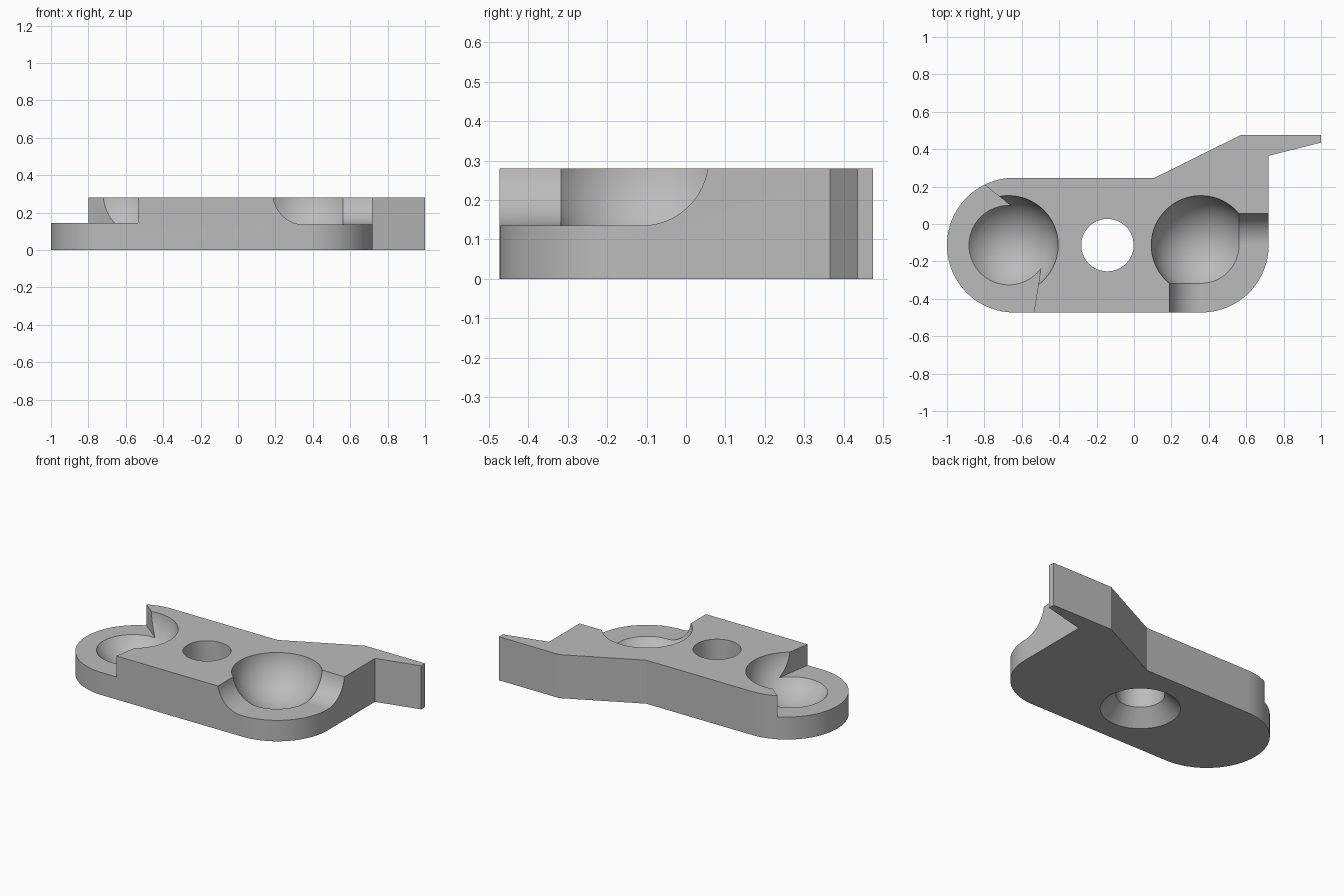
import bpy, bmesh, math
from mathutils import Matrix

cube = bpy.data.objects.get("Cube")
if cube:
    bpy.data.objects.remove(cube, do_unlink=True)

CY, H, R = -0.113, 0.28, 0.36        # shared axis, body height, end radius
LEFT_X, RIGHT_X, HOLE_X = -0.67, 0.357, -0.142
BALL_Z, BALL_R, CHANNEL_R = 0.305, 0.266, 0.17

grey = bpy.data.materials.new("plain grey")
grey.use_nodes = True
grey.diffuse_color = (0.5, 0.5, 0.5, 1)
grey.node_tree.nodes["Principled BSDF"].inputs["Base Color"].default_value = (0.5, 0.5, 0.5, 1)


def make(name, bm):
    bmesh.ops.recalc_face_normals(bm, faces=bm.faces)
    mesh = bpy.data.meshes.new(name)
    bm.to_mesh(mesh)
    bm.free()
    obj = bpy.data.objects.new(name, mesh)
    bpy.context.collection.objects.link(obj)
    mesh.materials.append(grey)
    return obj


def prism(name, points, z0, z1):
    bm = bmesh.new()
    face = bm.faces.new([bm.verts.new((x, y, z0)) for x, y in points])
    top = bmesh.ops.extrude_face_region(bm, geom=[face])["geom"]
    bmesh.ops.translate(bm, vec=(0, 0, z1 - z0),
                        verts=[v for v in top if isinstance(v, bmesh.types.BMVert)])
    return make(name, bm)


def cone(name, r1, r2, depth, matrix):
    bm = bmesh.new()
    bmesh.ops.create_cone(bm, cap_ends=True, segments=96, radius1=r1, radius2=r2,
                          depth=depth, matrix=matrix)
    return make(name, bm)


def ball(name, x):
    bm = bmesh.new()
    bmesh.ops.create_uvsphere(bm, u_segments=96, v_segments=48, radius=BALL_R,
                              matrix=Matrix.Translation((x, CY, BALL_Z)))
    return make(name, bm)


def arc(cx, start, end, n):
    angles = [math.radians(start + (end - start) * i / n) for i in range(n + 1)]
    return [(cx + R * math.cos(a), CY + R * math.sin(a)) for a in angles]


# Plate with a round end, a rounded corner and a pointed tail
outline = arc(-0.64, 90, 270, 64) + arc(0.36, 270, 360, 32)
outline += [(0.72, 0.365), (1, 0.435), (1, 0.475), (0.57, 0.475), (0.11, CY + R)]
body = prism("body_plate", outline, 0, H)

# Cutters: lowered round end, lowered corner with filleted walls
step = [(-0.551, -0.57), (-0.495, -0.22), (-0.66, 0.10), (-0.927, 0.31), (-1.2, 0.31), (-1.2, -0.57)]
corner = [(RIGHT_X, -0.6), (0.9, -0.6), (0.9, CY), (RIGHT_X, CY)]
along_x = Matrix.Translation((RIGHT_X + 0.3, CY, BALL_Z)) @ Matrix.Rotation(math.pi / 2, 4, 'Y')
along_y = Matrix.Translation((RIGHT_X, CY - 0.3, BALL_Z)) @ Matrix.Rotation(math.pi / 2, 4, 'X')
cutters = [
    prism("end_step_cutter", step, 0.145, 0.5),
    prism("corner_cutter", corner, BALL_Z - CHANNEL_R, 0.5),
    cone("side_channel_cutter", CHANNEL_R, CHANNEL_R, 0.6, along_x),
    cone("front_channel_cutter", CHANNEL_R, CHANNEL_R, 0.6, along_y),
    ball("left_socket_cutter", LEFT_X),
    ball("right_socket_cutter", RIGHT_X),
    # Through hole with a countersink underneath
    cone("hole_cutter", 0.14, 0.14, 1, Matrix.Translation((HOLE_X, CY, 0.2))),
    cone("countersink_cutter", 0.24, 0.13, 0.11, Matrix.Translation((HOLE_X, CY, 0.045))),
]

bpy.ops.object.select_all(action='DESELECT')
body.select_set(True)
bpy.context.view_layer.objects.active = body
for cutter in cutters:
    cutter.hide_render = True
    mod = body.modifiers.new(cutter.name, 'BOOLEAN')
    mod.operation = 'DIFFERENCE'
    mod.solver = 'EXACT'
    mod.object = cutter
    bpy.ops.object.modifier_apply(modifier=mod.name)
for cutter in cutters:
    bpy.data.objects.remove(cutter, do_unlink=True)

bpy.ops.object.shade_smooth_by_angle(angle=math.radians(25))
